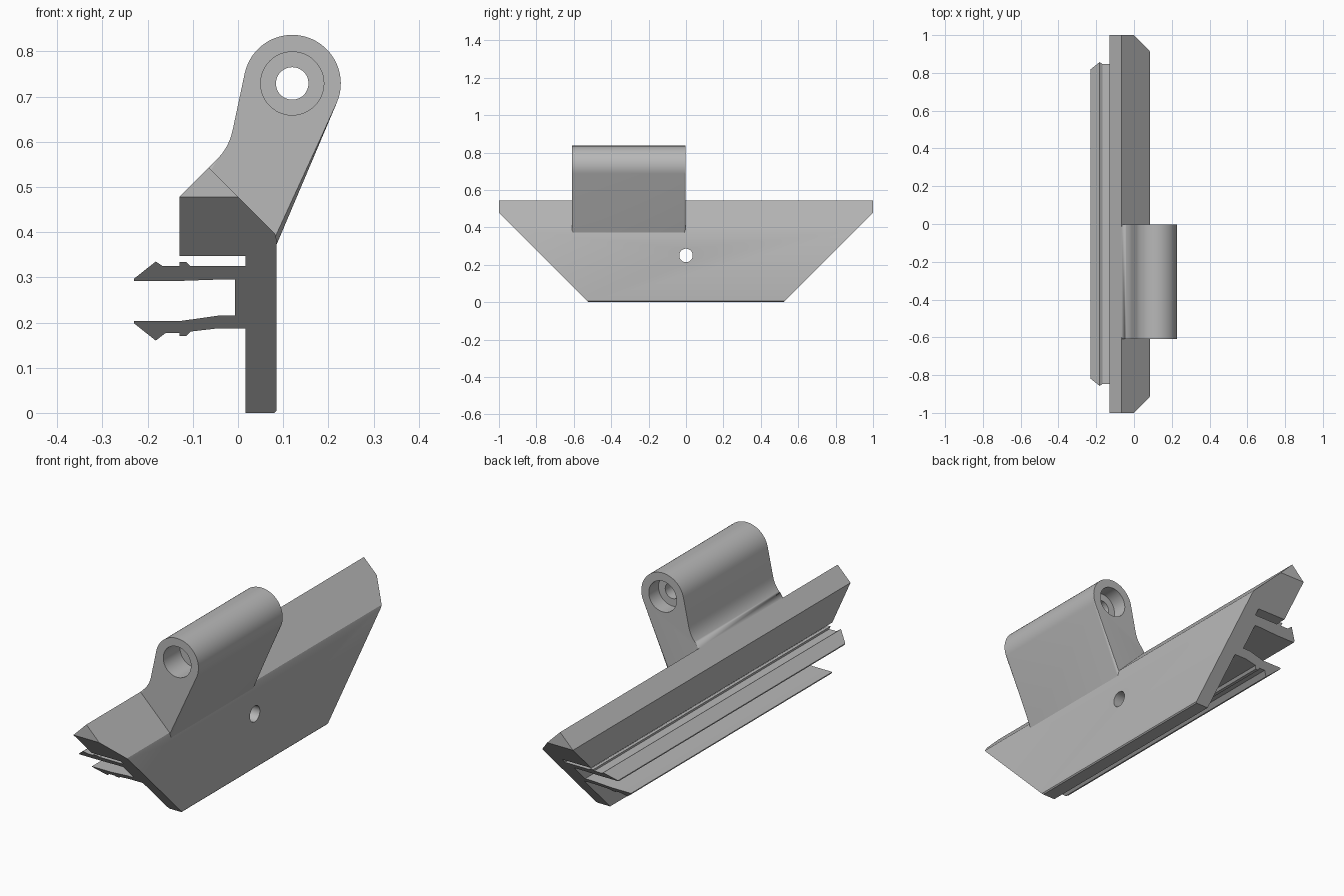
import bpy, bmesh
from math import sin, cos, radians, pi
from mathutils import Matrix

cube = bpy.data.objects.get("Cube")
if cube:
    bpy.data.objects.remove(cube, do_unlink=True)

grey = bpy.data.materials.new("plain_grey")
grey.use_nodes = True
grey.diffuse_color = (0.48, 0.48, 0.48, 1)
grey.node_tree.nodes["Principled BSDF"].inputs["Base Color"].default_value = (0.48, 0.48, 0.48, 1)


def make_object(name, bm):
    bmesh.ops.recalc_face_normals(bm, faces=bm.faces)
    mesh = bpy.data.meshes.new(name)
    bm.to_mesh(mesh)
    bm.free()
    mesh.materials.append(grey)
    obj = bpy.data.objects.new(name, mesh)
    bpy.context.collection.objects.link(obj)
    return obj


def loft(profile, near, far):
    """Join an x-z profile between two y positions given as functions of z."""
    bm = bmesh.new()
    ends = [[bm.verts.new((x, f(z), z)) for x, z in profile] for f in (near, far)]
    n = len(profile)
    for i in range(n):
        j = (i + 1) % n
        bm.faces.new((ends[0][i], ends[0][j], ends[1][j], ends[1][i]))
    return bm, ends


def drill(obj, radius, depth, centre, axis):
    """Cut a round hole along an axis."""
    bm = bmesh.new()
    turn = Matrix.Rotation(pi / 2, 4, 'X' if axis == 'Y' else 'Y')
    bmesh.ops.create_cone(bm, cap_ends=True, segments=48, radius1=radius, radius2=radius,
                          depth=depth, matrix=Matrix.Translation(centre) @ turn)
    cutter = make_object("hole_cutter", bm)
    cutter.hide_render = True
    mod = obj.modifiers.new("hole", 'BOOLEAN')
    mod.operation, mod.solver, mod.object = 'DIFFERENCE', 'EXACT', cutter
    bpy.context.view_layer.update()
    evaluated = obj.evaluated_get(bpy.context.evaluated_depsgraph_get())
    mesh = bpy.data.meshes.new_from_object(evaluated)
    obj.modifiers.clear()
    obj.data = mesh
    bpy.data.objects.remove(cutter, do_unlink=True)


def smooth(obj, angle):
    bpy.ops.object.select_all(action='DESELECT')
    obj.select_set(True)
    bpy.context.view_layer.objects.active = obj
    bpy.ops.object.shade_smooth_by_angle(angle=radians(angle))


# Rail: plate, ridge and two snap clips in one section, mitred at both ends
SHOULDER = 0.478
ridge = [(0, SHOULDER), (-0.065, 0.543), (-0.13, SHOULDER)]
upper_clip = [(0.017, 0.325), (-0.105, 0.325), (-0.115, 0.334), (-0.13, 0.334),
              (-0.13, 0.325), (-0.167, 0.325), (-0.182, 0.335), (-0.23, 0.297),
              (-0.23, 0.292), (-0.13, 0.292), (-0.045, 0.295), (-0.007, 0.295)]
lower_clip = [(-0.007, 0.215), (-0.045, 0.215), (-0.13, 0.203), (-0.23, 0.203),
              (-0.23, 0.198), (-0.182, 0.16), (-0.16, 0.177), (-0.13, 0.177),
              (-0.13, 0.17), (-0.115, 0.17), (-0.105, 0.18), (-0.045, 0.187), (0.017, 0.187)]
plate = [(0.017, 0), (0.08, 0), (0.085, 0.005), (0.085, 0.385), (0.082, 0.396)]
section = ridge + [(-0.13, 0.347), (0.017, 0.347)] + upper_clip + lower_clip + plate


def mitre(z):
    return min(1, 1 - SHOULDER + z)


bm, ends = loft(section, lambda z: -mitre(z), mitre)
for end in ends:
    bm.faces.new(end[:3])                   # upright tip of the ridge
    bm.faces.new([end[0]] + end[2:])        # sloping end
rail = make_object("clip_rail", bm)
drill(rail, 0.036, 0.4, (0.05, 0, 0.25), 'X')
smooth(rail, 25)

# Pivot lug: rounded head blending down to the ridge
CX, CZ, R = 0.12, 0.729, 0.1075
head = [(CX + R * cos(radians(a)), CZ + R * sin(radians(a)))
        for a in [-23 + 191 * i / 32 for i in range(33)]]
p0, p1, p2 = (-0.012, 0.625), (-0.021, 0.585), (-0.048, 0.56)
fillet = []
for i in range(9):
    t = i / 8
    fillet.append(tuple((1 - t) ** 2 * a + 2 * t * (1 - t) * b + t * t * c
                        for a, b, c in zip(p0, p1, p2)))
outline = [(0.081, 0.362)] + head + fillet + [(-0.065, 0.543)]
count = len(outline)
outline += [(-0.065, 0.5), (0.05, 0.362)]   # hidden foot inside the rail
bm, ends = loft(outline, lambda z: -0.61, lambda z: -0.003)
rims = []
for end in ends:
    bm.faces.new(end)
    rims += [bm.edges.get((end[i], end[i + 1])) for i in range(count - 1)]
bmesh.ops.bevel(bm, geom=rims, offset=0.014, segments=4, profile=0.5,
                affect='EDGES', clamp_overlap=True)
lug = make_object("pivot_lug", bm)
drill(lug, 0.036, 1.0, (CX, -0.3, CZ), 'Y')
for y, depth in ((-0.61, 0.24), (-0.003, 0.14)):   # counterbores at both ends
    drill(lug, 0.07, depth, (CX, y, CZ), 'Y')
smooth(lug, 35)
